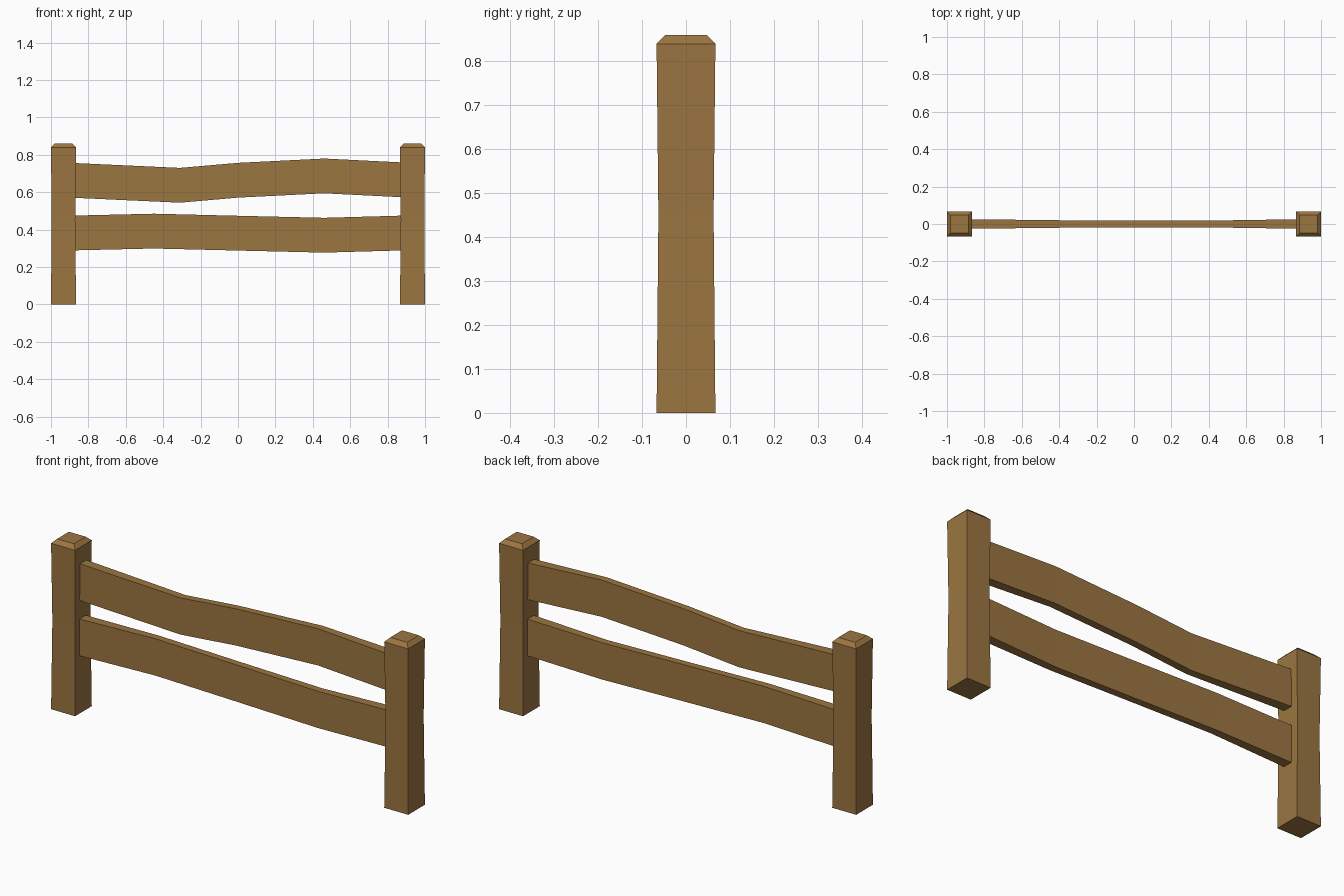
import bpy, bmesh

if "Cube" in bpy.data.objects:
    bpy.data.objects.remove(bpy.data.objects["Cube"])

wood = bpy.data.materials.new("brown wood")
wood.diffuse_color = (0.33, 0.18, 0.053, 1)
wood.use_nodes = True
wood.node_tree.nodes["Principled BSDF"].inputs["Base Color"].default_value = wood.diffuse_color


def loft(name, rings):
    """Skin a list of four-cornered rings into a closed flat-shaded solid."""
    bm = bmesh.new()
    loops = [[bm.verts.new(p) for p in ring] for ring in rings]
    for a, b in zip(loops, loops[1:]):
        for i in range(4):
            j = (i + 1) % 4
            bm.faces.new((a[i], a[j], b[j], b[i]))
    bm.faces.new(loops[0])
    bm.faces.new(loops[-1])
    bmesh.ops.recalc_face_normals(bm, faces=bm.faces)
    mesh = bpy.data.meshes.new(name)
    bm.to_mesh(mesh)
    bm.free()
    mesh.materials.append(wood)
    obj = bpy.data.objects.new(name, mesh)
    bpy.context.collection.objects.link(obj)
    return obj


def post(name, cx):
    # slightly waisted square post with a chamfered top: (height, half width)
    profile = [(0, .067), (.45, .0628), (.84, .067), (.86, .047)]
    loft(name, [[(cx - r, -r, z), (cx + r, -r, z), (cx + r, r, z), (cx - r, r, z)]
                for z, r in profile])


def rail(name, path, height=.186):
    # bent plank, thinner in the middle: (x, centre height, half thickness)
    h = height / 2
    loft(name, [[(x, -t, z - h), (x, t, z - h), (x, t, z + h), (x, -t, z + h)]
                for x, z, t in path])


# posts
post("left_post", -.933)
post("right_post", .933)

# rails, with ends buried in the posts
rail("upper_rail", [(-.92, .665, .026), (-.31, .637, .019), (0, .664, .018),
                    (.46, .687, .019), (.92, .664, .026)])
rail("lower_rail", [(-.92, .381, .026), (-.45, .392, .019), (0, .381, .018),
                    (.46, .370, .019), (.92, .383, .026)])
